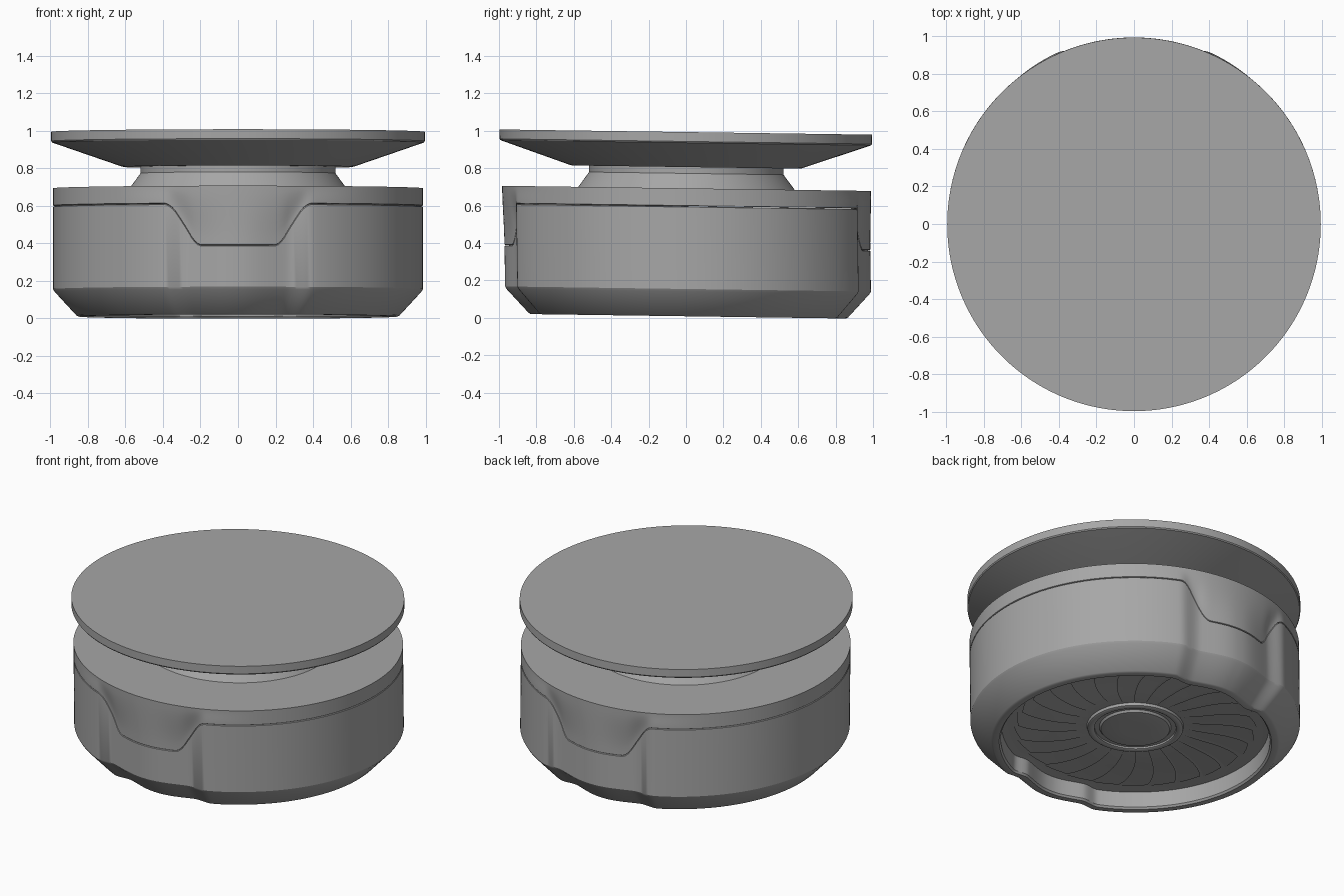
import bpy, bmesh, math
from mathutils import Matrix

cube = bpy.data.objects.get("Cube")
if cube:
    bpy.data.objects.remove(cube)

SEG = 360
grey = bpy.data.materials.new("mid_grey")
grey.use_nodes = True
colour = (0.385, 0.385, 0.385, 1)
grey.diffuse_color = colour
grey.node_tree.nodes["Principled BSDF"].inputs["Base Color"].default_value = colour

# The whole puck leans very slightly towards the back
lean = Matrix(((1, 0, 0, 0), (0, 1, -0.015, 0.013), (0, -0.014, 1, 0), (0, 0, 0, 1)))


def ramp(lo, hi, v):
    return max(0, min(1, (v - lo) / (hi - lo)))


def smooth(lo, hi, v):
    t = ramp(lo, hi, v)
    return t * t * (3 - 2 * t)


def finish(name, bm):
    bmesh.ops.recalc_face_normals(bm, faces=bm.faces)
    mesh = bpy.data.meshes.new(name)
    bm.to_mesh(mesh)
    bm.free()
    mesh.transform(lean)
    mesh.materials.append(grey)
    ob = bpy.data.objects.new(name, mesh)
    bpy.context.collection.objects.link(ob)
    bpy.ops.object.select_all(action="DESELECT")
    ob.select_set(True)
    bpy.context.view_layer.objects.active = ob
    bpy.ops.object.shade_smooth_by_angle(angle=math.radians(28))


def lathe(name, rows):
    """Rows are (radius, height) pairs, or functions of the angle giving one."""
    bm = bmesh.new()
    rings = []
    for row in rows:
        ring = []
        for i in range(SEG):
            a = math.tau * i / SEG
            r, z = row(a) if callable(row) else row
            ring.append(bm.verts.new((r * math.sin(a), r * math.cos(a), z)))
        rings.append(ring)
    for low, high in zip(rings, rings[1:]):
        for i in range(SEG):
            j = (i + 1) % SEG
            bm.faces.new((low[i], low[j], high[j], high[i]))
    bm.faces.new(rings[0])
    bm.faces.new(rings[-1])
    finish(name, bm)


# Finger recesses at front and back, as a function of the angle from the y axis
def off_axis(a):
    return math.degrees(math.asin(min(1, abs(math.sin(a)))))


def recess(a):
    d = off_axis(a)
    dip = 0.034 * (1 - smooth(16, 24, d)) - 0.026 * (1 - smooth(1, 17, d))
    crest = 0.005 * smooth(19, 24, d) * (1 - smooth(24, 45, d))
    return crest - dip


def seam(a):
    d = off_axis(a)
    rise = sum(ramp(13.4, 21.6, d + k) for k in (-1.5, -0.75, 0, 0.75, 1.5)) / 5
    return 0.375 + 0.222 * rise


def shell(radius, z):
    return lambda a: (radius + recess(a), z)


def at_seam(inset, dz):
    return lambda a: (0.986 - inset + recess(a), seam(a) + dz)


def above_seam(t):
    return lambda a: (0.986 + recess(a) * (1 - smooth(0, 1, t)),
                      seam(a) + 0.003 + t * (0.689 - seam(a)))


# Lower shell with chamfer, bottom lip and sunken floor
lathe("lower_shell", [
    (0.74, 0.125), shell(0.8, 0.12), shell(0.805, 0.02), shell(0.815, 0.008),
    shell(0.85, 0.008), shell(0.862, 0.014), shell(0.978, 0.14), shell(0.986, 0.154),
    at_seam(0, -0.005), at_seam(0.003, -0.002), at_seam(0.012, -0.001),
])

# Upper shell dipping into the finger recesses
lathe("upper_shell", [at_seam(0.012, 0.001), at_seam(0.003, 0.001)]
      + [above_seam(k / 8) for k in range(9)] + [(0.56, 0.692)])

# Neck and flared top pad
lathe("neck", [(0.58, 0.69), (0.52, 0.772), (0.52, 0.815)])
lathe("top_pad", [(0.61, 0.806), (0.625, 0.81), (0.991, 0.936), (0.996, 0.943), (0.996, 0.993)])

# Swirled fan blades on the underside, each with one raised edge
bm = bmesh.new()
BLADES, STEPS = 26, 8
for b in range(BLADES):
    strip = []
    for s in range(STEPS + 1):
        t = s / STEPS
        a = math.tau * b / BLADES - 0.16 * t * t
        pair = []
        for k in range(3):
            ak = a + k / 2 * 0.97 * math.tau / BLADES
            rk = 0.275 + 0.455 * t - 0.03 * t ** 6 * k / 2
            z = 0.122 - 0.006 * k * smooth(0, 0.4, t)
            pair.append(bm.verts.new((rk * math.sin(ak), rk * math.cos(ak), z)))
        strip.append(pair)
    for p, q in zip(strip, strip[1:]):
        for k in range(2):
            bm.faces.new((p[k], p[k + 1], q[k + 1], q[k]))
finish("fan_blades", bm)

# Hub ring and domed cap in the middle of the fan
lathe("hub_ring", [(0.29, 0.126), (0.285, 0.105), (0.275, 0.1), (0.255, 0.1),
                   (0.245, 0.105), (0.242, 0.126)])
lathe("hub_cap", [(0.243, 0.115), (0.215, 0.115), (0.205, 0.102), (0.18, 0.097), (0.08, 0.096)])
